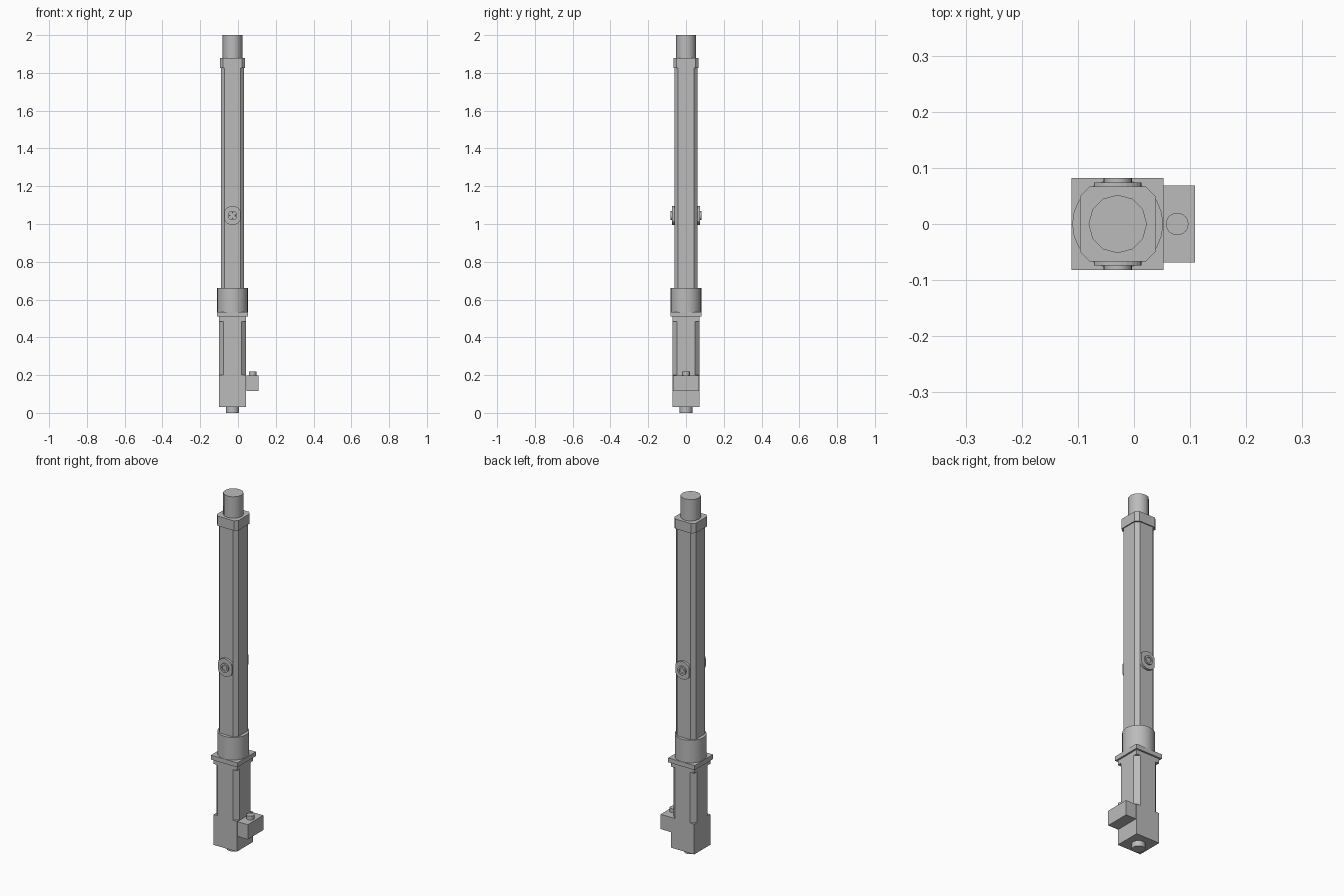
import bpy, bmesh
from math import pi, sin, cos
from mathutils import Matrix, Vector

cube = bpy.data.objects.get("Cube")
if cube:
    bpy.data.objects.remove(cube, do_unlink=True)

AXIS_X = -0.029  # centre line of the actuator

grey = bpy.data.materials.new("plain grey")
grey.use_nodes = True
colour = (0.5, 0.5, 0.5, 1)
grey.diffuse_color = colour
grey.node_tree.nodes["Principled BSDF"].inputs["Base Color"].default_value = colour


def prism(name, outline, low, high, matrix=Matrix(), smooth=False):
    """Extrude a closed outline from low to high along its local z."""
    bm = bmesh.new()
    face = bm.faces.new([bm.verts.new((x, y, low)) for x, y in outline])
    out = bmesh.ops.extrude_face_region(bm, geom=[face])
    for v in out["geom"]:
        if isinstance(v, bmesh.types.BMVert):
            v.co.z = high
    bmesh.ops.recalc_face_normals(bm, faces=bm.faces)
    bm.transform(matrix)
    mesh = bpy.data.meshes.new(name)
    bm.to_mesh(mesh)
    bm.free()
    mesh.materials.append(grey)
    obj = bpy.data.objects.new(name, mesh)
    bpy.context.collection.objects.link(obj)
    if smooth:
        bpy.ops.object.select_all(action='DESELECT')
        obj.select_set(True)
        bpy.context.view_layer.objects.active = obj
        bpy.ops.object.shade_smooth_by_angle(angle=pi / 5)
    return obj


def circle(r, n):
    return [(r * cos(2 * pi * i / n), r * sin(2 * pi * i / n)) for i in range(n)]


def square(hx, hy):
    return [(hx, hy), (-hx, hy), (-hx, -hy), (hx, -hy)]


def octagon(h, f):
    return [(h, -f), (h, f), (f, h), (-f, h), (-h, f), (-h, -f), (-f, -h), (f, -h)]


body = Matrix.Translation((AXIS_X, 0, 0))

# Rod, end cap and long tube
prism("rod", circle(0.052, 12), 1.8, 2.0, body, True)
prism("end_cap", octagon(0.067, 0.05), 1.825, 1.88, body)
prism("tube", octagon(0.061, 0.042), 0.6, 1.83, body)

# Round collar and mounting flange
prism("collar", circle(0.081, 24), 0.53, 0.662, body, True)
prism("flange", square(0.082, 0.082), 0.51, 0.535, body)

# Motor: square ends with a bevelled middle, and the shaft boss below
prism("motor_top", square(0.0725, 0.0725), 0.485, 0.51, body)
prism("motor_body", octagon(0.0725, 0.048), 0.2, 0.485, body)
prism("motor_base", square(0.0725, 0.0725), 0.03, 0.2, body)
prism("shaft_boss", circle(0.034, 24), 0.0, 0.03, body, True)

# Connector box with its pin
plug = Matrix.Translation((0.077, 0, 0))
prism("connector_box", square(0.032, 0.069), 0.115, 0.198, plug)
prism("connector_pin", circle(0.02, 24), 0.19, 0.22, plug, True)

# Pivot lugs on the front and back of the tube
lug = [(max(-0.042, min(0.042, x)), y) for x, y in circle(0.05, 30)]
for side, angle in (("front", pi / 2), ("back", -pi / 2)):
    m = Matrix.Translation((AXIS_X, 0, 1.045)) @ Matrix.Rotation(angle, 4, 'X')
    prism(side + "_lug", lug, 0.055, 0.074, m)
    boss = prism(side + "_lug_boss", circle(0.025, 24), 0.07, 0.082, m)
    # Sink a socket into the outer end of the boss
    bm = bmesh.new()
    bm.from_mesh(boss.data)
    out = m.to_3x3() @ Vector((0, 0, 1))
    end = [f for f in bm.faces if f.normal.dot(out) > 0.9]
    bmesh.ops.inset_region(bm, faces=end, thickness=0.01)
    bmesh.ops.inset_region(bm, faces=end, thickness=0.0005, depth=-0.006)
    bm.to_mesh(boss.data)
    bm.free()
